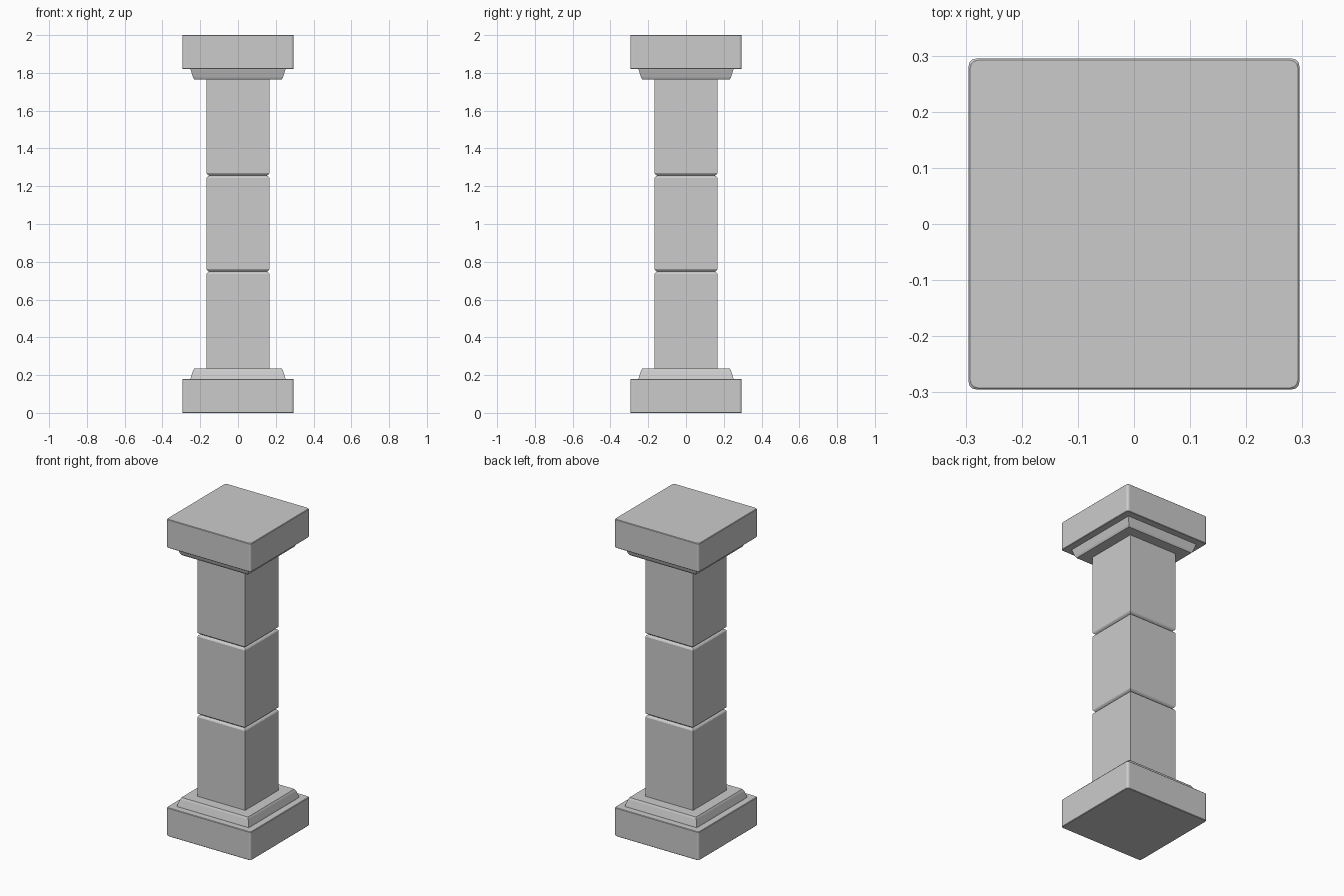
import bpy, bmesh
from math import cos, sin, pi

if "Cube" in bpy.data.objects:
    bpy.data.objects.remove(bpy.data.objects["Cube"])


def ring(half, radius, z):
    """Square outline at height z, with rounded corners if radius > 0."""
    if radius == 0:
        return [(half, half, z), (-half, half, z), (-half, -half, z), (half, -half, z)]
    points = []
    c = half - radius
    for k, (sx, sy) in enumerate([(1, 1), (-1, 1), (-1, -1), (1, -1)]):
        for step in range(4):
            a = k * pi / 2 + step * pi / 6
            points.append((sx * c + radius * cos(a), sy * c + radius * sin(a), z))
    return points


def square_loft(name, profile, radius=0.0):
    """Closed solid from a bottom-to-top profile of (half width, z)."""
    bm = bmesh.new()
    rings = [[bm.verts.new(p) for p in ring(h, radius, z)] for h, z in profile]
    n = len(rings[0])
    for low, high in zip(rings, rings[1:]):
        for i in range(n):
            j = (i + 1) % n
            bm.faces.new((low[i], low[j], high[j], high[i]))
    bm.faces.new(rings[0][::-1])
    bm.faces.new(rings[-1])
    mesh = bpy.data.meshes.new(name)
    bm.to_mesh(mesh)
    bm.free()
    obj = bpy.data.objects.new(name, mesh)
    bpy.context.collection.objects.link(obj)
    return obj


def flipped(profile):
    return [(h, 2 - z) for h, z in reversed(profile)]


# Base slab and matching top slab
slab = [(0.292, 0.0), (0.295, 0.003), (0.295, 0.177), (0.292, 0.18)]
square_loft("base_slab", slab, 0.014)
square_loft("top_slab", flipped(slab), 0.014)

# Sloped mouldings between slabs and shaft
moulding = [(0.252, 0.178), (0.250, 0.186), (0.238, 0.224), (0.232, 0.235)]
square_loft("base_moulding", moulding)
square_loft("top_moulding", flipped(moulding))

# Shaft of three blocks, divided by two V grooves
shaft = [(0.167, 0.23)]
for z in (0.748, 1.256):
    shaft += [(0.167, z - 0.013), (0.163, z - 0.007), (0.154, z),
              (0.163, z + 0.007), (0.167, z + 0.013)]
shaft.append((0.167, 1.77))
square_loft("shaft", shaft)
